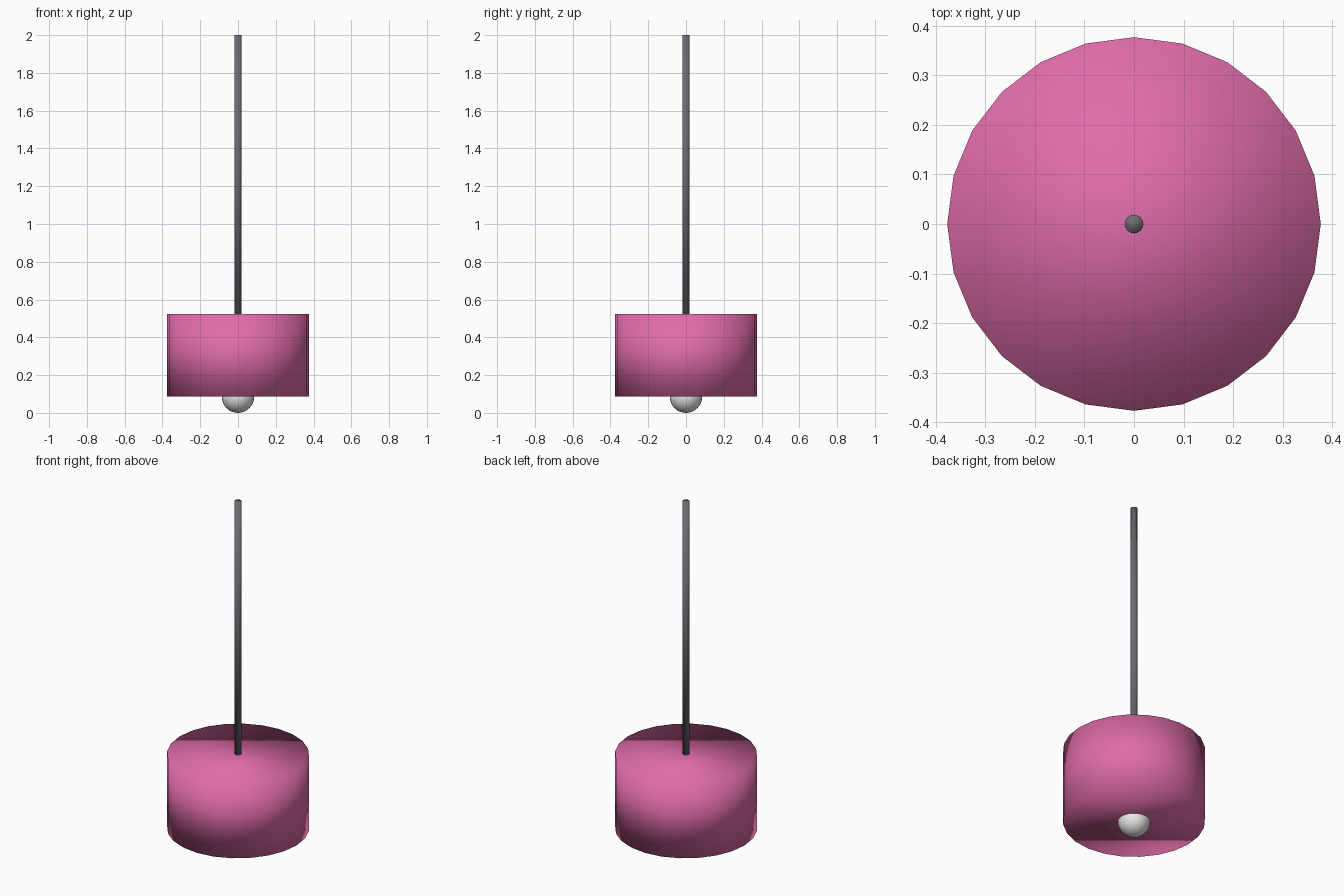
import bpy

cube = bpy.data.objects.get("Cube")
if cube:
    bpy.data.objects.remove(cube, do_unlink=True)


def material(name, rgb):
    mat = bpy.data.materials.new(name)
    mat.use_nodes = True
    color = (*rgb, 1.0)
    mat.diffuse_color = color
    mat.node_tree.nodes["Principled BSDF"].inputs["Base Color"].default_value = color
    return mat


def finish(name, mat):
    obj = bpy.context.object
    obj.name = name
    obj.data.name = name
    obj.data.materials.append(mat)
    # The whole surface, end caps included, is smoothly shaded
    bpy.ops.object.shade_smooth()


def cylinder(name, mat, radius, bottom, top, sides):
    bpy.ops.mesh.primitive_cylinder_add(
        vertices=sides, radius=radius, depth=top - bottom,
        location=(0, 0, (bottom + top) / 2))
    finish(name, mat)


pink = material("pink", (0.75, 0.15, 0.40))
dark_grey = material("dark grey", (0.15, 0.15, 0.17))
pale_grey = material("pale grey", (0.80, 0.80, 0.80))

SHADE_BOTTOM, SHADE_TOP = 0.086, 0.523

# Closed drum shade
cylinder("lamp_shade", pink, 0.377, SHADE_BOTTOM, SHADE_TOP, 24)

# Hanging rod
cylinder("hanging_rod", dark_grey, 0.0188, SHADE_TOP - 0.003, 2.0, 24)

# Bulb, half sunk into the underside of the shade
bpy.ops.mesh.primitive_uv_sphere_add(
    segments=24, ring_count=16, radius=SHADE_BOTTOM,
    location=(0, 0, SHADE_BOTTOM))
finish("bulb", pale_grey)
